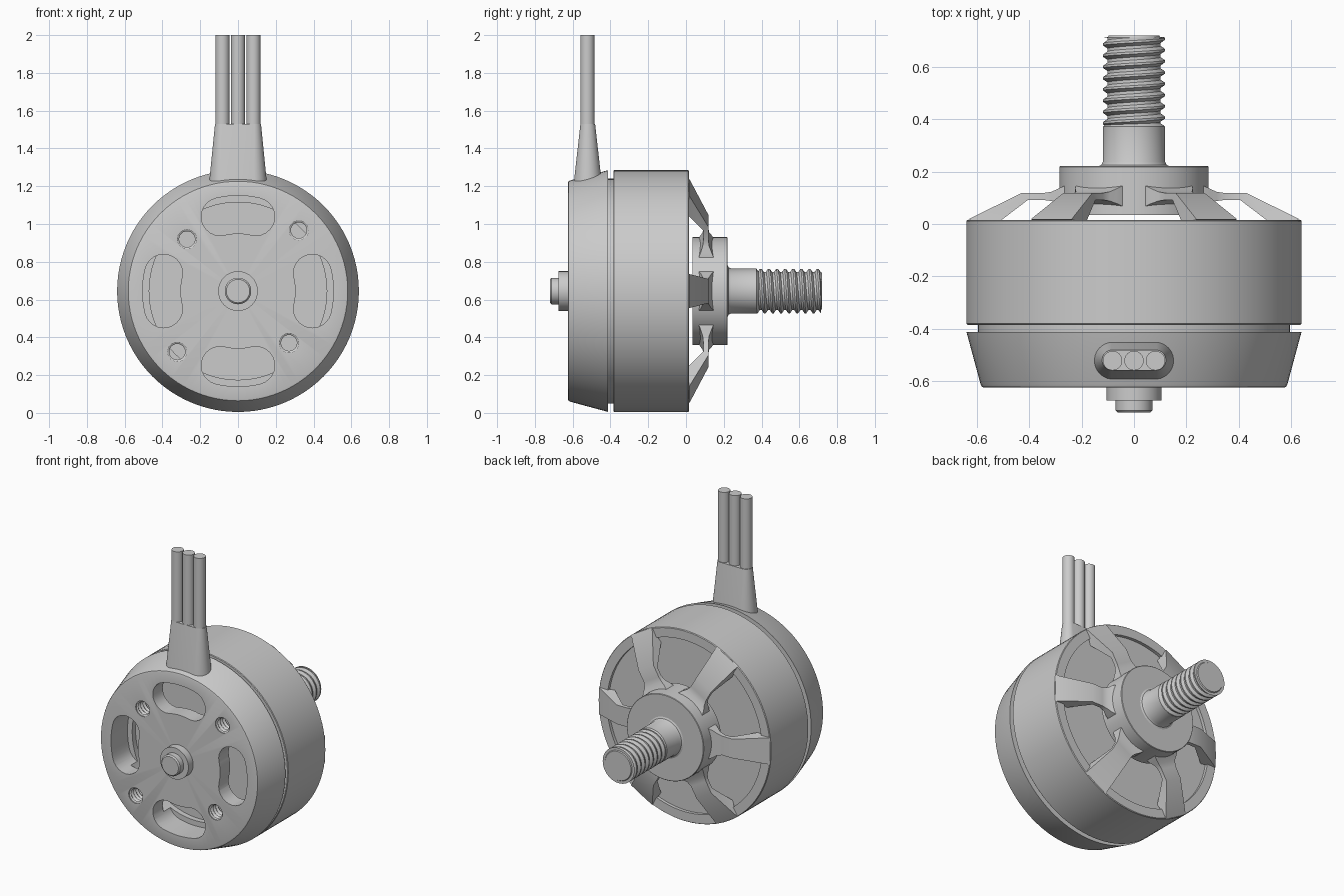
import bpy, bmesh
from math import sin, cos, pi, radians
from mathutils import Matrix, Vector

if "Cube" in bpy.data.objects:
    bpy.data.objects.remove(bpy.data.objects["Cube"])

ZC = 0.645          # height of the motor axis
SEG = 96

grey = bpy.data.materials.new("plain grey")
grey.use_nodes = True
grey.diffuse_color = (0.6, 0.6, 0.6, 1)
grey.node_tree.nodes["Principled BSDF"].inputs["Base Color"].default_value = (0.6, 0.6, 0.6, 1)


def finish(name, bm):
    bmesh.ops.remove_doubles(bm, verts=bm.verts, dist=1e-5)
    bmesh.ops.recalc_face_normals(bm, faces=bm.faces)
    mesh = bpy.data.meshes.new(name)
    bm.to_mesh(mesh)
    bm.free()
    mesh.materials.append(grey)
    obj = bpy.data.objects.new(name, mesh)
    bpy.context.collection.objects.link(obj)
    return obj


def smooth(obj, angle=30):
    bpy.ops.object.select_all(action='DESELECT')
    obj.select_set(True)
    bpy.context.view_layer.objects.active = obj
    bpy.ops.object.shade_smooth_by_angle(angle=radians(angle))


def lathe(name, profile, cx=0, cz=ZC, steps=SEG):
    """Revolve (radius, y) points about a line parallel to y."""
    bm = bmesh.new()
    vs = [bm.verts.new((cx + r, y, cz)) for r, y in profile]
    es = [bm.edges.new(pair) for pair in zip(vs, vs[1:])]
    bmesh.ops.spin(bm, geom=vs + es, cent=(cx, 0, cz), axis=(0, 1, 0),
                   angle=2 * pi, steps=steps)
    return finish(name, bm)


def loft(name, rings):
    """Skin equal-length rings of points and cap both ends."""
    bm = bmesh.new()
    rows = [[bm.verts.new(p) for p in ring] for ring in rings]
    n = len(rows[0])
    for a, b in zip(rows, rows[1:]):
        for i in range(n):
            j = (i + 1) % n
            bm.faces.new((a[i], a[j], b[j], b[i]))
    bm.faces.new(rows[0])
    bm.faces.new(rows[-1])
    return finish(name, bm)


def cut(obj, cutter):
    mod = obj.modifiers.new("cut", 'BOOLEAN')
    mod.operation = 'DIFFERENCE'
    mod.solver = 'EXACT'
    mod.object = cutter
    bpy.context.view_layer.objects.active = obj
    bpy.ops.object.modifier_apply(modifier=mod.name)
    bpy.data.objects.remove(cutter)


# Tapered base cup
base = lathe("base", [(0, -0.625), (0.572, -0.625), (0.581, -0.622), (0.586, -0.612),
                      (0.64, -0.412), (0.47, -0.412), (0.47, -0.52), (0, -0.52)])

# Four kidney slots through the base plate
for k in range(4):
    mid, sweep, rad, half = k * pi / 2, radians(13.5), 0.405, 0.1
    outline = []
    for i in range(9):
        a = mid - sweep + 2 * sweep * i / 8
        outline.append(((rad + half) * cos(a), (rad + half) * sin(a)))
    for side in (1, -1):
        a = mid + side * sweep
        for i in range(1, 12):
            t = a + pi * i / 12 + (0 if side > 0 else pi)
            outline.append((rad * cos(a) + half * cos(t), rad * sin(a) + half * sin(t)))
        if side > 0:
            for i in range(9):
                b = mid + sweep - 2 * sweep * i / 8
                outline.append(((rad - half) * cos(b), (rad - half) * sin(b)))
    cut(base, loft("slot_cutter", [[(x, y, ZC + z) for x, z in outline] for y in (-0.7, -0.45)]))

# Four ridged screw holes
for angle, rad in ((45, 0.455), (134.5, 0.385), (225, 0.455), (314.5, 0.385)):
    a = radians(angle)
    prof = [(0, -0.65), (0.052, -0.65), (0.052, -0.618)]
    for i in range(4):
        y = -0.612 + 0.026 * i
        prof += [(0.042, y), (0.052, y + 0.013)]
    prof += [(0.042, -0.505), (0, -0.505)]
    cut(base, lathe("hole_cutter", prof, rad * cos(a), ZC + rad * sin(a), 24))
smooth(base)

# Core showing in the gap, and the rotating bell
smooth(lathe("stator_core", [(0, -0.414), (0.595, -0.414), (0.595, -0.38), (0, -0.38)]))
smooth(lathe("bell", [(0, -0.385), (0.636, -0.385), (0.64, -0.381), (0.64, 0.011),
                      (0.636, 0.016), (0.575, 0.016), (0.575, -0.005), (0, -0.005)]))

# Front bearing boss and shaft tip
smooth(lathe("bearing_boss", [(0, -0.6), (0.105, -0.6), (0.105, -0.675), (0, -0.675)], steps=64))
smooth(lathe("shaft_tip", [(0, -0.66), (0.07, -0.66), (0.07, -0.712), (0.062, -0.72), (0, -0.72)],
             steps=64))

# Rear hub
smooth(lathe("hub", [(0, 0.035), (0.285, 0.035), (0.285, 0.218), (0.282, 0.221), (0, 0.221)]))

# Six bent spokes: (top radius, top y, bottom radius, bottom y, half width)
sections = [(0.26, 0.148, 0.26, 0.066, 0.105), (0.29, 0.135, 0.29, 0.078, 0.092),
            (0.315, 0.123, 0.315, 0.088, 0.074), (0.35, 0.118, 0.35, 0.092, 0.064),
            (0.43, 0.118, 0.405, 0.092, 0.064), (0.633, 0.018, 0.53, -0.003, 0.09)]
for k in range(6):
    turn = Matrix.Translation((0, 0, ZC)) @ Matrix.Rotation(k * pi / 3, 4, 'Y')
    rings = [[turn @ Vector(p) for p in ((rt, yt, -w), (rt, yt, w), (rb, yb, w), (rb, yb, -w))]
             for rt, yt, rb, yb, w in sections]
    smooth(loft("spoke_%d" % (k + 1), rings))

# Rear shaft with a plain collar and threaded end
smooth(lathe("rear_shaft", [(0, 0.2), (0.136, 0.2), (0.136, 0.221), (0.125, 0.226), (0.119, 0.238),
                            (0.119, 0.372), (0.101, 0.385), (0.101, 0.713), (0.096, 0.72),
                            (0, 0.72)], steps=64))


def thread(name, y0, y1, pitch, steps=48):
    shape = ((0, 0.099), (0.2, 0.099), (0.5, 0.118), (0.7, 0.118))
    count = int((y1 - y0 + 2 * pitch) / pitch * steps)
    bm = bmesh.new()
    rows = []
    for i in range(count):
        a, y = 2 * pi * i / steps, y0 - pitch + pitch * i / steps
        rows.append([bm.verts.new((r * sin(a), min(max(y + pitch * f, y0), y1), ZC + r * cos(a)))
                     for f, r in shape])
    for i in range(count - 1):
        for j in range(3):
            bm.faces.new((rows[i][j], rows[i][j + 1], rows[i + 1][j + 1], rows[i + 1][j]))
        if i + 1 + steps < count:
            bm.faces.new((rows[i][3], rows[i + steps][0], rows[i + 1 + steps][0], rows[i + 1][3]))
    return finish(name, bm)


smooth(thread("shaft_thread", 0.37, 0.714, 0.043))


# Cable boot, a tapered stadium
def stadium(z, hx, hy):
    pts = []
    for i in range(32):
        a = 2 * pi * (i + 0.5) / 32
        pts.append(((hx - hy) * (1 if cos(a) > 0 else -1) + hy * cos(a), -0.52 + hy * sin(a), z))
    return pts


smooth(loft("cable_boot", [stadium(1.17, 0.156, 0.078), stadium(1.23, 0.152, 0.073),
                           stadium(1.53, 0.122, 0.039)]))

# Three wires
for k, label in ((-1, "right"), (0, "middle"), (1, "left")):
    smooth(loft(label + "_wire", [[(0.082 * k + 0.037 * cos(2 * pi * i / 32),
                                    -0.522 + 0.037 * sin(2 * pi * i / 32), z) for i in range(32)]
                                  for z in (1.5, 2.0)]))
